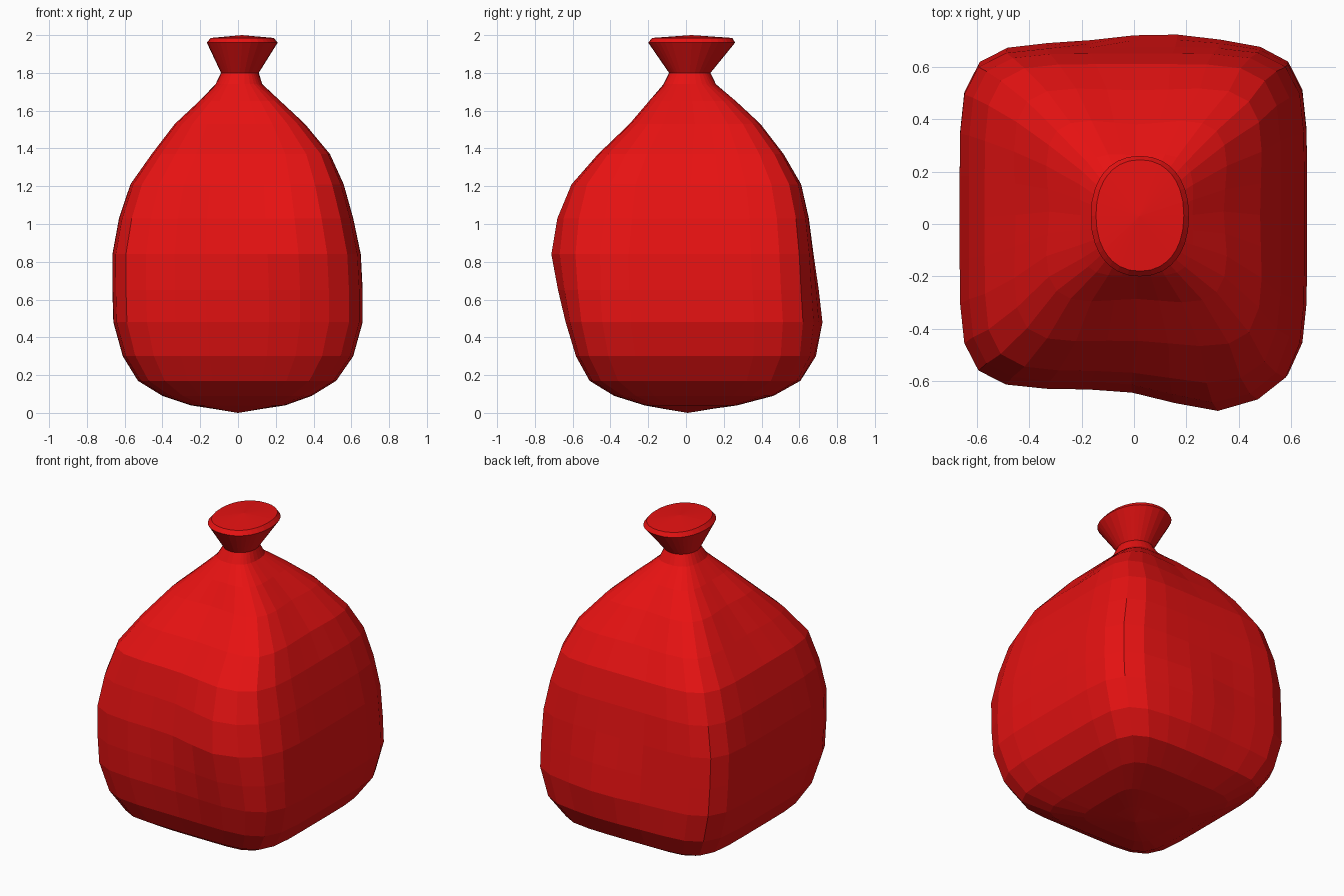
import bpy
import bmesh
import math

cube = bpy.data.objects.get("Cube")
if cube:
    bpy.data.objects.remove(cube, do_unlink=True)

red = bpy.data.materials.new("bright_red")
red.use_nodes = True
red.diffuse_color = (0.8, 0.006, 0.006, 1)
bsdf = red.node_tree.nodes["Principled BSDF"]
bsdf.inputs["Base Color"].default_value = red.diffuse_color
bsdf.inputs["Roughness"].default_value = 0.8

# Rings from bottom to rim: height, x min, x max, y min, y max, squareness
RINGS = [
    (0.02, -.12, .12, -.11, .13, 4), (0.04, -.25, .25, -.22, .27, 5),
    (0.09, -.40, .39, -.38, .46, 6), (0.17, -.53, .52, -.51, .60, 6),
    (0.30, -.61, .61, -.58, .67, 6), (0.48, -.66, .66, -.62, .69, 6),
    (0.65, -.665, .66, -.63, .68, 6), (0.84, -.665, .65, -.63, .67, 6),
    (1.03, -.63, .61, -.60, .65, 6), (1.21, -.57, .56, -.56, .61, 6),
    (1.37, -.46, .49, -.45, .52, 6), (1.53, -.34, .36, -.30, .40, 5),
    (1.65, -.21, .23, -.20, .27, 4), (1.74, -.12, .13, -.12, .16, 2.5),
    (1.80, -.09, .11, -.09, .13, 2), (1.96, -.165, .21, -.20, .26, 2.2),
    (1.985, -.145, .19, -.18, .245, 2.2),
]
SIDE = 8  # faces along each side of the sack


def square_points():
    """Points around a square, anticlockwise from one corner."""
    for quarter in range(4):
        a = quarter * math.pi / 2
        for i in range(SIDE):
            u, v = 2 * i / SIDE - 1, -1
            yield u * math.cos(a) - v * math.sin(a), u * math.sin(a) + v * math.cos(a)


def bump(a, b, centre_a, centre_b, width_a, width_b):
    return math.exp(-((a - centre_a) / width_a) ** 2 - ((b - centre_b) / width_b) ** 2)


def ring_points(z, x0, x1, y0, y1, n):
    for u, v in square_points():
        r = (abs(u) ** n + abs(v) ** n) ** (-1 / n)
        x = (x0 + x1) / 2 + u * r * (x1 - x0) / 2
        y = (y0 + y1) / 2 + v * r * (y1 - y0) / 2
        # Uneven filling pushes the cloth out at front and back
        if v < -0.9:
            y -= 0.09 * bump(x, z, 0.32, 0.93, 0.24, 0.36)
        elif v > 0.9:
            y += 0.035 * bump(x, z, 0.1, 0.5, 0.25, 0.25)
        # Shallow folds in the middle of each shoulder
        fold = 1 - 0.05 * bump(min(abs(u), abs(v)), z, 0, 1.53, 0.4, 0.16)
        yield x * fold, y * fold, z


# Sack: stacked rings, closed by fans at the base and the tied top
bm = bmesh.new()
loops = [[bm.verts.new(p) for p in ring_points(*ring)] for ring in RINGS]
count = len(loops[0])
base = bm.verts.new((0, 0.01, 0))
top = bm.verts.new((0.02, 0.03, 2))
for i in range(count):
    j = (i + 1) % count
    bm.faces.new((base, loops[0][j], loops[0][i]))
    bm.faces.new((top, loops[-1][i], loops[-1][j]))
    for low, high in zip(loops, loops[1:]):
        bm.faces.new((low[i], low[j], high[j], high[i]))
bmesh.ops.recalc_face_normals(bm, faces=bm.faces)
mesh = bpy.data.meshes.new("tied_sack")
bm.to_mesh(mesh)
bm.free()
mesh.materials.append(red)
sack = bpy.data.objects.new("tied_sack", mesh)
bpy.context.collection.objects.link(sack)
